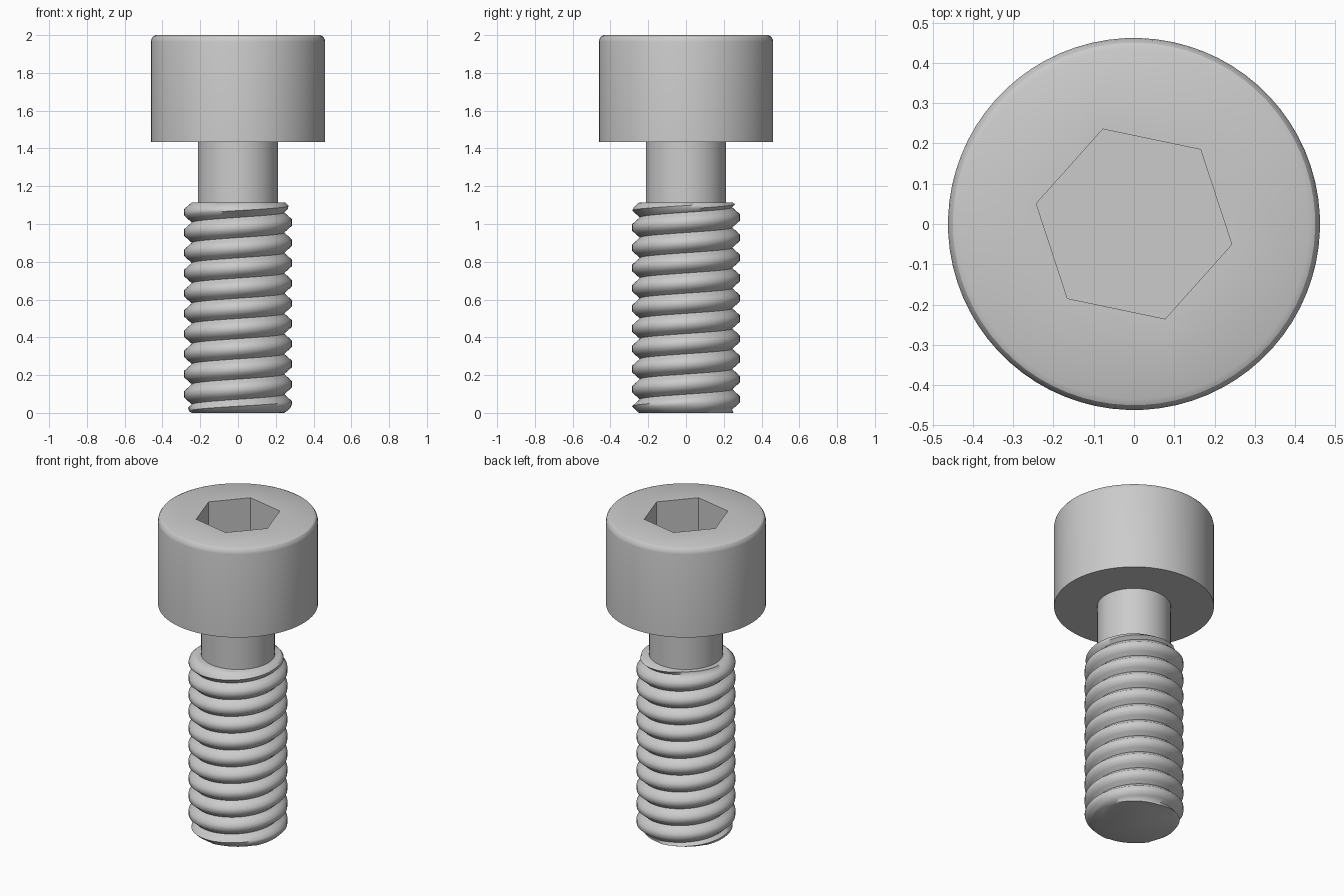
import bpy, bmesh
from math import cos, sin, pi, radians

if "Cube" in bpy.data.objects:
    bpy.data.objects.remove(bpy.data.objects["Cube"])

SEG = 72


def finish(name, bm, angle):
    """Clean the mesh, make the object and shade it."""
    bmesh.ops.remove_doubles(bm, verts=bm.verts, dist=0.0004)
    bmesh.ops.holes_fill(bm, edges=[e for e in bm.edges if e.is_boundary], sides=0)
    bmesh.ops.recalc_face_normals(bm, faces=bm.faces)
    mesh = bpy.data.meshes.new(name)
    bm.to_mesh(mesh)
    bm.free()
    ob = bpy.data.objects.new(name, mesh)
    bpy.context.collection.objects.link(ob)
    bpy.ops.object.select_all(action='DESELECT')
    ob.select_set(True)
    bpy.context.view_layer.objects.active = ob
    bpy.ops.object.shade_smooth_by_angle(angle=radians(angle))
    return ob


def sweep(name, column, start=0.0, angle=30):
    """Turn a profile about z; column(turn_angle) gives its (r, z) points."""
    bm = bmesh.new()
    cols = []
    for j in range(SEG + 1):
        a = 2 * pi * j / SEG
        cols.append([bm.verts.new((r * cos(a + start), r * sin(a + start), z))
                     for r, z in column(a)])
    for c, d in zip(cols, cols[1:]):
        for k in range(len(c) - 1):
            bm.faces.new((c[k], d[k], d[k + 1], c[k + 1]))
    return finish(name, bm, angle)


# Head: round outside, hexagonal blind socket inside
HEX_R, SOCKET_Z = 0.248, 1.70


def head_column(a):
    r_hex = HEX_R * cos(pi / 6) / cos(a % (pi / 3) - pi / 6)
    return [(0.213, 1.435), (0.462, 1.435), (0.462, 1.965), (0.459, 1.98),
            (0.450, 1.993), (0.435, 2.0), (r_hex, 2.0), (r_hex, SOCKET_Z),
            (0.0, SOCKET_Z)]


def neck_column(a):
    return [(0.213, 1.112), (0.213, 1.437)]


# Thread: one right-hand helix with chamfered ends
PITCH, TOP, ROOT, CREST, END_R = 0.107, 1.115, 0.244, 0.285, 0.25
FRACTIONS = (-0.5, -0.33, -0.16, 0.0, 0.16, 0.33)


def thread_radius(z, offset):
    t = abs(((z - offset) / PITCH + 0.5) % 1 - 0.5)
    flank = CREST - (CREST - ROOT) * max(0.0, (t - 0.16) / 0.34)
    return min(flank, END_R + min(z, TOP - z))


def thread_column(a):
    offset = 0.045 + PITCH * a / (2 * pi)
    points = [(END_R - 0.006, 0.0)]
    for turn in range(-3, 13):
        for f in FRACTIONS:
            z = min(max(offset + (turn + f) * PITCH, 0.0), TOP)
            r = END_R - 0.006 if z in (0.0, TOP) else thread_radius(z, offset)
            points.append((r, z))
    return points + [(END_R - 0.006, TOP)]


head = sweep("screw_head", head_column, start=radians(48.2))
# Neck is left without hidden end influence: its ends sit inside the other parts
neck = sweep("neck", neck_column)
shank = sweep("threaded_shank", thread_column, angle=55)
